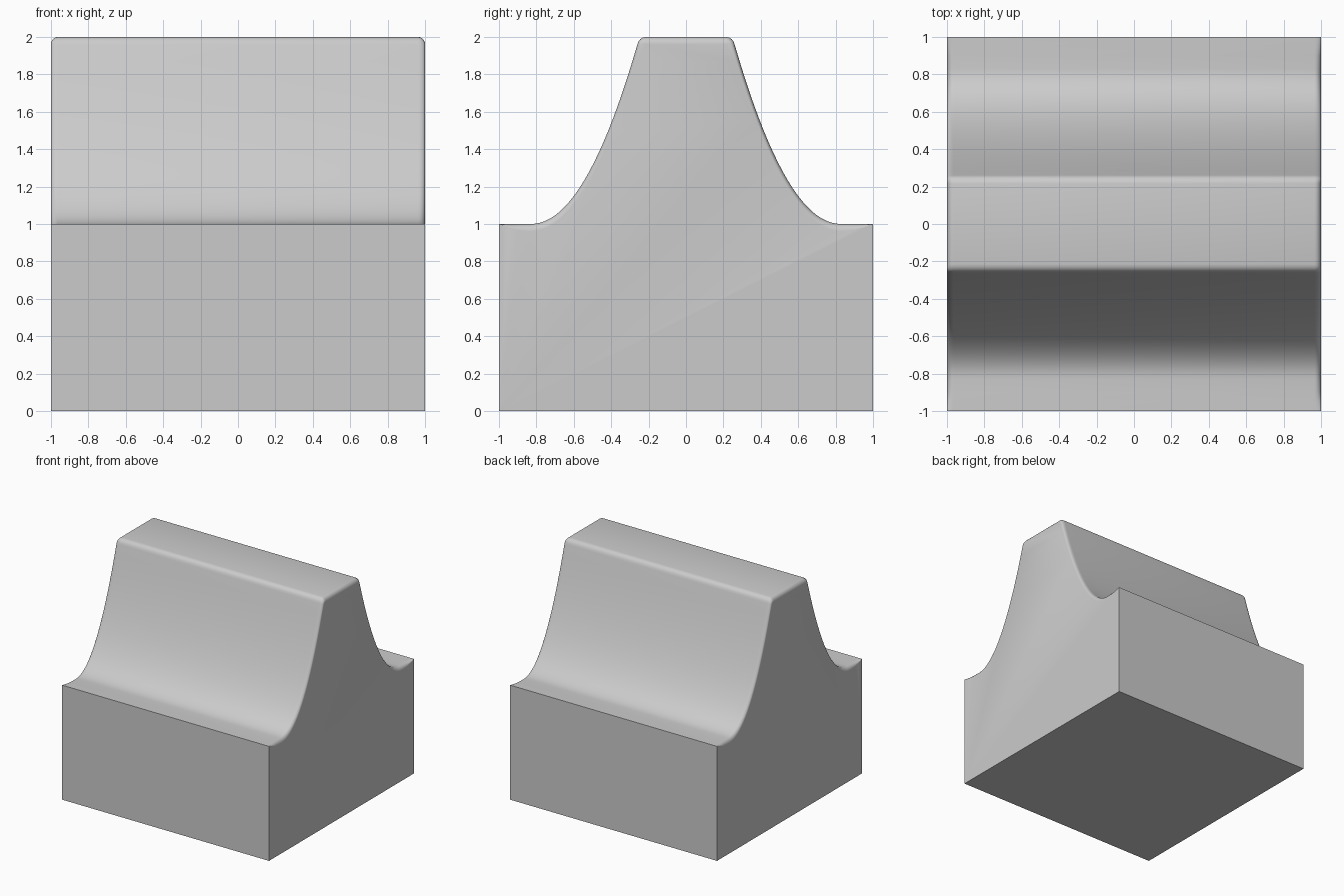
import bpy, bmesh, math
from mathutils import Vector

if "Cube" in bpy.data.objects:
    bpy.data.objects.remove(bpy.data.objects["Cube"])

# Half of the upper profile (y, z): rounded ridge corner, then concave flank, then shelf
half = [(0.215, 2.0), (0.231, 1.997), (0.245, 1.988), (0.255, 1.975), (0.261, 1.957)]
N = 22
for i in range(1, N + 1):
    y = 0.261 + (0.83 - 0.261) * i / N
    half.append((y, 1 + 0.957 * ((0.83 - y) / 0.569) ** 2.05))
half += [(0.9, 1.0), (0.95, 1.0), (1.0, 1.0)]
top = [Vector((-y, z)) for y, z in reversed(half)] + [Vector(p) for p in half]


def inset(amount):
    """Upper profile pulled inwards, fading to nothing at the shelf edges."""
    pts = []
    for i, p in enumerate(top):
        t = (top[min(i + 1, len(top) - 1)] - top[max(i - 1, 0)]).normalized()
        n = Vector((-t.y, t.x))
        width = 0.015 + 0.025 * abs(n.y) ** 2
        fade = min(1.0, (1 - abs(p.x)) / 0.12)
        pts.append(p - n * width * fade * amount)
    return pts


# Stations along x: rounded ends with a straight body between them
R, STEPS = 0.035, 5
ends = [(1 - R + R * math.sin(a), 1 - math.cos(a))
        for a in (math.pi / 2 * k / STEPS for k in range(STEPS + 1))]
stations = [(-x, a) for x, a in reversed(ends)] + ends

bm = bmesh.new()
rings = []
for x, a in stations:
    outline = inset(a) + [Vector((1, 0)), Vector((-1, 0))]
    rings.append([bm.verts.new((x, p.x, p.y)) for p in outline])
for r0, r1 in zip(rings, rings[1:]):
    for i in range(len(r0)):
        j = (i + 1) % len(r0)
        bm.faces.new((r0[i], r0[j], r1[j], r1[i]))
bm.faces.new(rings[0])
bm.faces.new(rings[-1])
bmesh.ops.recalc_face_normals(bm, faces=bm.faces)

# Ridged block
mesh = bpy.data.meshes.new("ridged_block")
bm.to_mesh(mesh)
bm.free()
block = bpy.data.objects.new("ridged_block", mesh)
bpy.context.collection.objects.link(block)
bpy.context.view_layer.objects.active = block
block.select_set(True)
bpy.ops.object.shade_smooth_by_angle(angle=math.radians(30))
